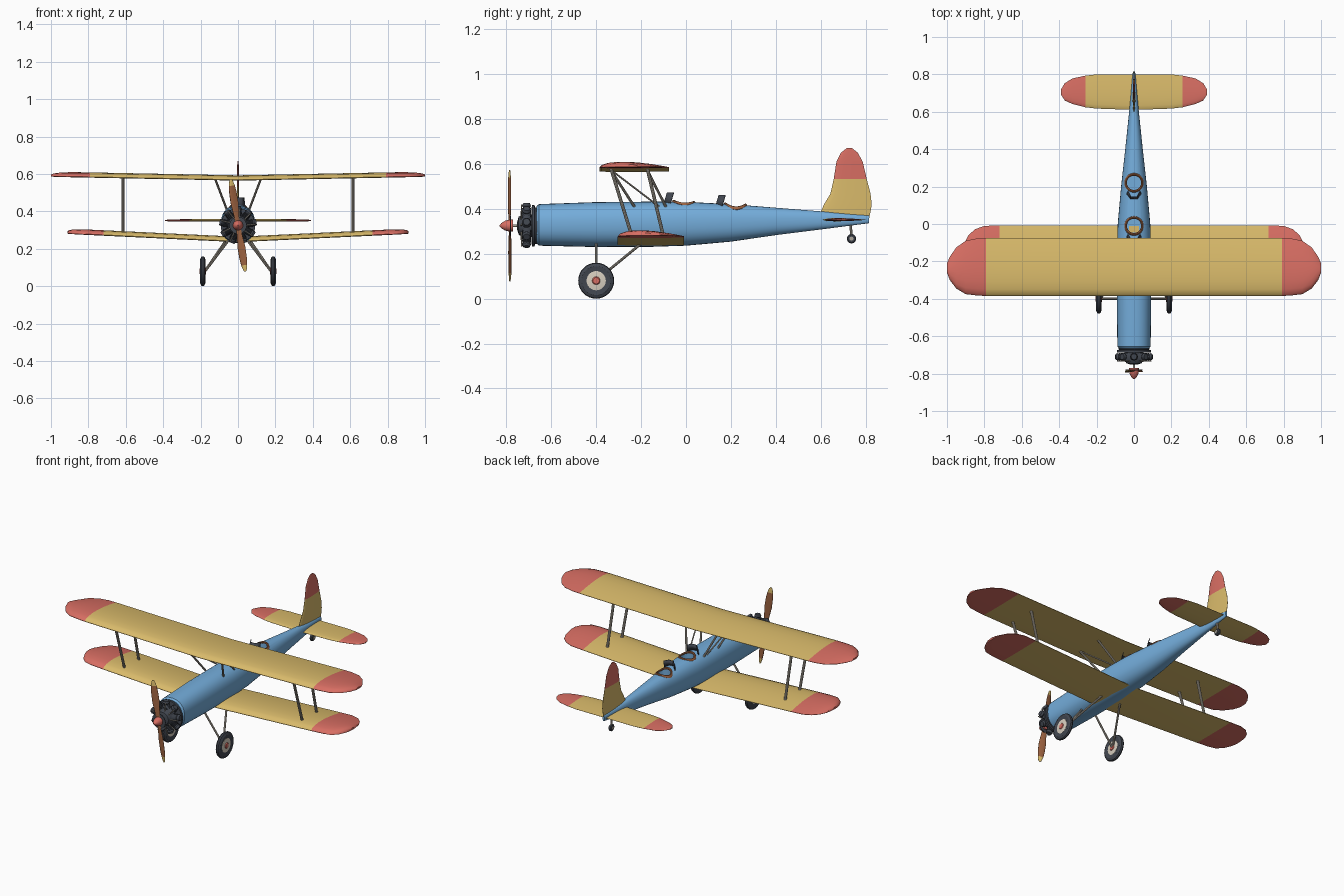
import bpy, bmesh
from math import sin, cos, pi, sqrt
from mathutils import Vector, Matrix

if "Cube" in bpy.data.objects:
    bpy.data.objects.remove(bpy.data.objects["Cube"])


def material(name, code):
    lin = [((int(code[i:i + 2], 16) / 255 + 0.055) / 1.055) ** 2.4 for i in (0, 2, 4)]
    m = bpy.data.materials.new(name)
    m.use_nodes = True
    m.diffuse_color = (*lin, 1)
    m.node_tree.nodes["Principled BSDF"].inputs["Base Color"].default_value = (*lin, 1)
    return m


BLUE = material("sky blue", "74ADDB")
YELLOW = material("cream yellow", "DABB6B")
RED = material("coral red", "D86E63")
DARK = material("dark iron", "41464F")
BROWN = material("wood brown", "9C6240")
METAL = material("strut grey", "ADA69A")
CREAM = material("hub cream", "D8CFC0")
parts = []


def finish(bm, name, mats, rule=None):
    bmesh.ops.recalc_face_normals(bm, faces=bm.faces)
    for f in bm.faces:
        f.material_index = int(rule(f.calc_center_median())) if rule else 0
    mesh = bpy.data.meshes.new(name)
    bm.to_mesh(mesh)
    bm.free()
    for m in mats:
        mesh.materials.append(m)
    ob = bpy.data.objects.new(name, mesh)
    bpy.context.collection.objects.link(ob)
    parts.append(ob)
    return ob


def loft(name, rings, mats, rule=None):
    """Skin a row of closed rings and cap both ends."""
    bm = bmesh.new()
    rows = [[bm.verts.new(p) for p in ring] for ring in rings]
    n = len(rows[0])
    for a, b in zip(rows, rows[1:]):
        for i in range(n):
            bm.faces.new((a[i], a[(i + 1) % n], b[(i + 1) % n], b[i]))
    bm.faces.new(rows[0])
    bm.faces.new(rows[-1])
    return finish(bm, name, mats, rule)


def lathe(name, profile, mat, matrix, sides=24):
    """Turn (radius, height) points about local z, then place with a matrix."""
    rings = [[matrix @ Vector((r * cos(2 * pi * i / sides), r * sin(2 * pi * i / sides), h))
              for i in range(sides)] for r, h in profile]
    return loft(name, rings, [mat])


def rod(name, a, b, r=0.006, mat=METAL):
    a, b = Vector(a), Vector(b)
    rot = (b - a).to_track_quat('Z', 'Y').to_matrix().to_4x4()
    return lathe(name, [(r, 0), (r, (b - a).length)], mat, Matrix.Translation(a) @ rot, 10)


def foil(name, stations, place, thick, mats, split, belly=0.1, both=True):
    """Airfoil sections (span, front, back) put in space by place(span, chord, height)."""
    n = 9
    if both:
        stations = [(-s, a, b) for s, a, b in reversed(stations)] + \
                   [st for st in stations if st[0] > 0]
    widest = max(b - a for s, a, b in stations)
    rings = []
    for s, a, b in stations:
        t = thick * sqrt((b - a) / widest)
        us = [(1 - cos(pi * i / n)) / 2 for i in range(n + 1)]
        hump = lambda u: t * (2.4 * sqrt(u) * (1 - u) + 0.08)
        ring = [place(s, a + u * (b - a), hump(u)) for u in us]
        ring += [place(s, a + u * (b - a), -belly * hump(u)) for u in reversed(us)]
        rings.append(ring)
    spans = [(abs(s1) + abs(s2)) / 2 > split for (s1, *_), (s2, *_) in zip(stations, stations[1:])]
    ob = loft(name, rings, mats)
    per = 2 * (n + 1)
    flags = [int(f) for f in spans for _ in range(per)] + [int(both), 1]
    ob.data.polygons.foreach_set("material_index", flags)
    return ob


# Wings and tail surfaces
foil("upper_wing", [(0, -.385, -.075), (.79, -.385, -.075), (.84, -.382, -.077),
                    (.9, -.375, -.09), (.95, -.345, -.125), (.985, -.3, -.175), (1, -.26, -.21)],
     lambda s, c, h: Vector((s, c, .567 + .02 * abs(s) + h)), .026, [YELLOW, RED], .79)
foil("lower_wing", [(0, -.305, -.008), (.72, -.305, -.008), (.8, -.303, -.01),
                    (.85, -.295, -.028), (.885, -.265, -.06), (.905, -.225, -.1), (.912, -.19, -.14)],
     lambda s, c, h: Vector((s, c, .238 + .048 * abs(s) + h)), .027, [YELLOW, RED], .72)
foil("tailplane", [(0, .61, .8), (.2, .617, .8), (.26, .624, .793), (.33, .642, .778),
                   (.37, .66, .753), (.39, .69, .72)],
     lambda s, c, h: Vector((s, c, .351 + h)), .008, [YELLOW, RED], .26, belly=.8)
foil("fin_and_rudder", [(.345, .6, .813), (.387, .6, .822), (.42, .615, .827), (.467, .643, .822),
                        (.533, .658, .805), (.61, .67, .787), (.65, .69, .765), (.67, .715, .74)],
     lambda s, c, h: Vector((h, c, s)), .007, [YELLOW, RED], .533, belly=1, both=False)

# Fuselage: rounded sections (y, half width, bottom, top)
sections = [(-.665, .08, .246, .412), (-.655, .089, .236, .421), (-.4, .092, .23, .43),
            (-.15, .092, .231, .432), (0, .087, .236, .431), (.2, .069, .254, .421),
            (.4, .047, .283, .405), (.6, .026, .308, .389), (.815, .006, .336, .37)]


def hull_ring(y, w, lo, hi, n=32):
    bend = lambda v: abs(v) ** (2 / 2.3) * (1 if v > 0 else -1)
    return [Vector((w * bend(cos(2 * pi * i / n)), y,
                    (lo + hi) / 2 + (hi - lo) / 2 * bend(sin(2 * pi * i / n)))) for i in range(n)]


fuselage = loft("fuselage", [hull_ring(*s) for s in sections], [BLUE])

# Open cockpits with padded rims and windshields
for label, y, top, drop, floor in (("front", -.01, .431, 5, .255), ("rear", .22, .419, 8, .28)):
    cutter = lathe(label + "_cockpit_cutter", [(.042, floor), (.042, .5)], BLUE,
                   Matrix.Translation((0, y, 0)))
    cutter.hide_render = True
    mod = fuselage.modifiers.new("cockpit", 'BOOLEAN')
    mod.operation, mod.object, mod.solver = 'DIFFERENCE', cutter, 'EXACT'
    bpy.context.view_layer.objects.active = fuselage
    bpy.ops.object.modifier_apply(modifier=mod.name)
    parts.remove(cutter)
    bpy.data.objects.remove(cutter)

    bpy.ops.mesh.primitive_torus_add(major_radius=.045, minor_radius=.007, major_segments=32,
                                     minor_segments=8, location=(0, y, top))
    rim = bpy.context.object
    rim.name = label + "_cockpit_rim"
    rim.data.materials.append(BROWN)
    for v in rim.data.vertices:
        v.co.z -= drop * v.co.x ** 2 + .06 * v.co.y
    parts.append(rim)

    bm = bmesh.new()
    outline = [(-.04, .03), (-.02, 0), (.02, 0), (.04, .03)]
    low = [bm.verts.new((x, y - .09 + d, top - .008)) for x, d in outline]
    high = [bm.verts.new((x * .85, y - .075 + d, top + .042)) for x, d in outline]
    for i in range(3):
        bm.faces.new((low[i], low[i + 1], high[i + 1], high[i]))
    shield = finish(bm, label + "_windshield", [DARK])
    shield.modifiers.new("thickness", 'SOLIDIFY').thickness = .004

bpy.ops.mesh.primitive_cube_add(size=1, location=(0, -.028, .258))
floor = bpy.context.object
floor.name = "front_cockpit_floor"
floor.scale = (.055, .035, .006)
floor.data.materials.append(YELLOW)

# Engine, with local z of the turned parts facing forward
forward = Matrix.Translation((0, 0, .325)) @ Matrix.Rotation(pi / 2, 4, 'X')
lathe("engine_backplate", [(.082, .66), (.082, .672), (.06, .678)], DARK, forward)
lathe("exhaust_collector", [(.075, .672), (.092, .674), (.092, .686), (.075, .688)], DARK, forward)
lathe("crankcase", [(.05, .67), (.052, .725), (.04, .745), (.018, .752)], DARK, forward)
lathe("propeller_shaft", [(.006, .74), (.006, .79)], METAL, forward, 12)
fins = [(.021 if i % 4 in (1, 2) else .016, .045 + .0035 * (i // 2 + i % 2)) for i in range(20)]
for k in range(9):
    spin = Matrix.Rotation(2 * pi * k / 9, 4, 'Y')
    place = Matrix.Translation((0, -.71, .325)) @ spin
    lathe(f"cylinder_{k + 1}", fins + [(.02, .088), (.015, .1)], DARK, place, 14)
    rod(f"pushrod_{k + 1}", place @ Vector((.007, -.024, .035)),
        place @ Vector((.01, -.022, .094)), .003)

# Propeller and spinner
tilt = Matrix.Translation((0, -.785, .325)) @ Matrix.Rotation(-.155, 4, 'Y')
foil("propeller", [(0, -.011, .011), (.05, -.014, .014), (.12, -.021, .021), (.18, -.02, .02),
                   (.215, -.016, .016), (.24, -.01, .01), (.25, -.004, .004)],
     lambda s, c, h: tilt @ Vector((c, h + c * .3 * max(-1, min(1, s * 20)), s)),
     .005, [BROWN, YELLOW], .215, belly=1)
lathe("spinner", [(.027, .77), (.027, .785), (.022, .805), (.012, .822), (.002, .83)],
      RED, forward)
lathe("spinner_backplate", [(.046, .779), (.046, .783)], DARK, forward)

# Mirrored struts and landing gear
for side, sx in (("left", 1), ("right", -1)):
    for where, yt, yb in (("front", -.335, -.24), ("rear", -.173, -.1)):
        rod(f"{side}_{where}_wing_strut", (sx * .615, yt, .582), (sx * .615, yb, .275), .008)
        rod(f"{side}_{where}_cabane_strut", (sx * .122, yt, .573), (sx * .06, yb + .01, .41), .006)
    rod(side + "_cabane_brace", (sx * .122, -.33, .57), (sx * .06, -.12, .41), .004)
    rod(side + "_gear_leg", (sx * .175, -.4, .08), (sx * .05, -.4, .245), .006)
    rod(side + "_gear_brace", (sx * .175, -.395, .085), (sx * .065, -.2, .245), .006)
    wheel = Matrix.Translation((sx * .188, -.4, .08)) @ Matrix.Rotation(sx * pi / 2, 4, 'Y')
    lathe(side + "_tyre", [(.042, -.01), (.064, -.014), (.077, -.008), (.08, 0), (.077, .008),
                           (.064, .014), (.042, .01)], DARK, wheel, 32)
    lathe(side + "_hub", [(.02, -.014), (.043, -.011), (.043, .011), (.02, .014)], CREAM, wheel)
    lathe(side + "_hub_cap", [(.014, -.018), (.02, -.012), (.02, .012), (.014, .018)], RED, wheel)

# Tail wheel
tail = Matrix.Translation((0, .737, .267)) @ Matrix.Rotation(pi / 2, 4, 'Y')
lathe("tail_wheel", [(.016, -.009), (.021, -.005), (.021, .005), (.016, .009)], DARK, tail, 18)
lathe("tail_wheel_hub", [(.009, -.011), (.009, .011)], METAL, tail, 12)
rod("tail_wheel_strut", (0, .737, .275), (0, .732, .345), .006)

# Smooth the curves, keep the edges
bpy.ops.object.select_all(action='DESELECT')
for ob in parts:
    ob.select_set(True)
bpy.context.view_layer.objects.active = fuselage
bpy.ops.object.shade_smooth_by_angle(angle=.6)
